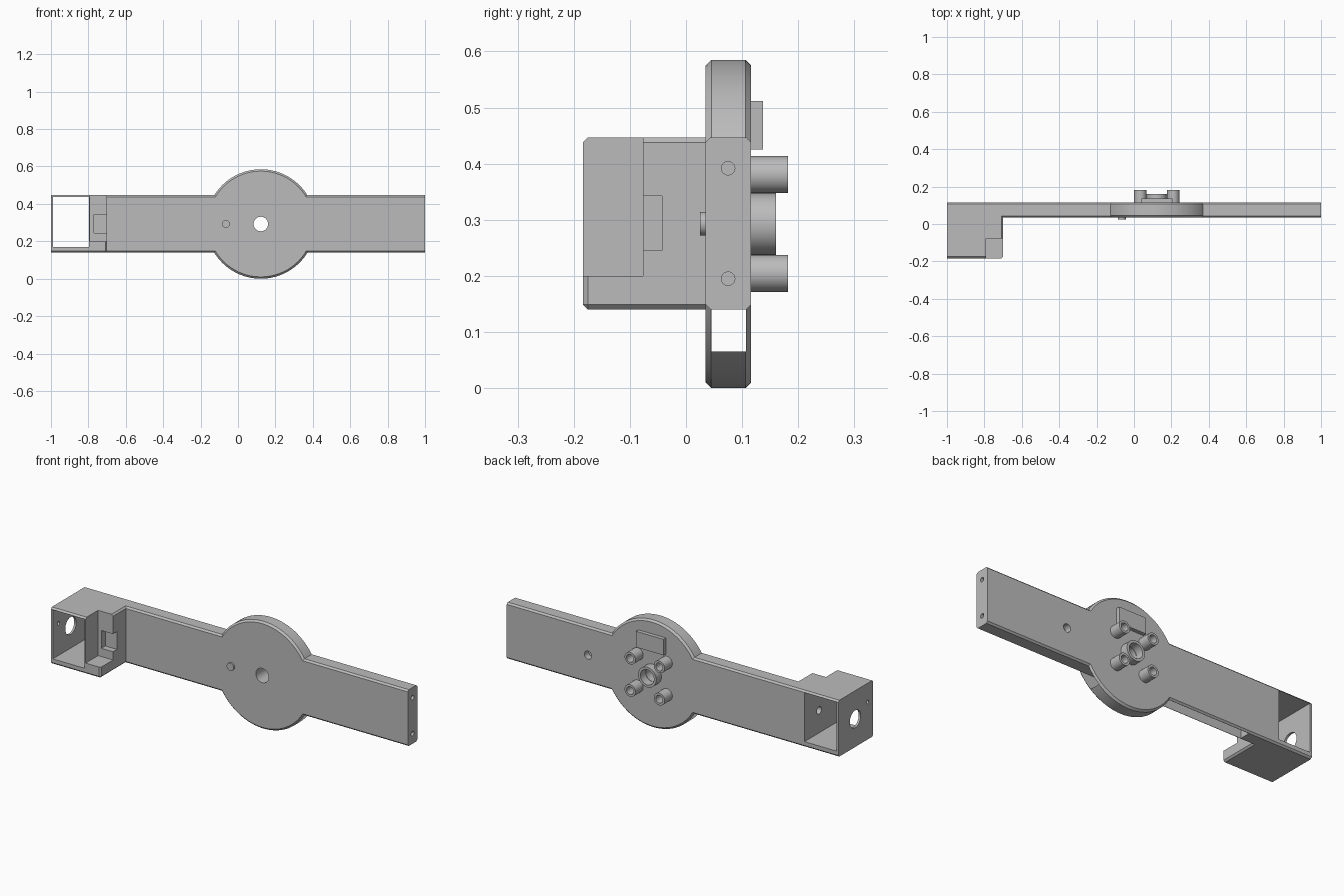
import bpy, bmesh, math
from mathutils import Matrix, Vector

if "Cube" in bpy.data.objects:
    bpy.data.objects.remove(bpy.data.objects["Cube"])

GREY = (0.5, 0.5, 0.5, 1)
mat = bpy.data.materials.new("plain grey")
mat.use_nodes = True
mat.diffuse_color = GREY
mat.node_tree.nodes["Principled BSDF"].inputs["Base Color"].default_value = GREY

CX, CZ = 0.122, 0.2925      # hub axis
FRONT, BACK = 0.035, 0.116  # arm thickness
LOW, HIGH = 0.14, 0.447     # arm height


def finish(bm, name):
    mesh = bpy.data.meshes.new(name)
    bmesh.ops.recalc_face_normals(bm, faces=bm.faces)
    bm.to_mesh(mesh)
    bm.free()
    mesh.materials.append(mat)
    ob = bpy.data.objects.new(name, mesh)
    bpy.context.collection.objects.link(ob)
    return ob


def box(name, x, y, z, bevel=0, pick=None):
    """Box from ranges; pick(midpoint, direction) chooses the chamfered edges."""
    bm = bmesh.new()
    bmesh.ops.create_cube(bm, size=1)
    for v in bm.verts:
        v.co = Vector([r[0] if c < 0 else r[1] for c, r in zip(v.co, (x, y, z))])
    if bevel:
        edges = [e for e in bm.edges
                 if pick((e.verts[0].co + e.verts[1].co) / 2, e.verts[1].co - e.verts[0].co)]
        bmesh.ops.bevel(bm, geom=edges, offset=bevel, segments=1, affect='EDGES')
    return finish(bm, name)


def rod(name, a, b, radius, centre, axis='Y', bevel=0, sides=32):
    """Cylinder along Y (centre = x, z) or X (centre = y, z) from a to b."""
    bm = bmesh.new()
    bmesh.ops.create_cone(bm, cap_ends=True, segments=sides, radius1=radius,
                          radius2=radius, depth=b - a)
    if bevel:
        rims = [e for e in bm.edges if abs(e.verts[0].co.z - e.verts[1].co.z) < 1e-5]
        bmesh.ops.bevel(bm, geom=rims, offset=bevel, segments=1, affect='EDGES')
    mid = (a + b) / 2
    if axis == 'Y':
        turn, pos = Matrix.Rotation(math.pi / 2, 4, 'X'), (centre[0], mid, centre[1])
    else:
        turn, pos = Matrix.Rotation(math.pi / 2, 4, 'Y'), (mid, centre[0], centre[1])
    bmesh.ops.transform(bm, matrix=Matrix.Translation(pos) @ turn, verts=bm.verts)
    return finish(bm, name)


def combine(target, others, operation):
    """Apply boolean operations and drop the helper objects."""
    for other in others:
        mod = target.modifiers.new("boolean", 'BOOLEAN')
        mod.operation, mod.solver, mod.object = operation, 'EXACT', other
        graph = bpy.context.evaluated_depsgraph_get()
        mesh = bpy.data.meshes.new_from_object(target.evaluated_get(graph))
        target.modifiers.clear()
        target.data = mesh
        bpy.data.objects.remove(other)


def smooth(ob):
    bpy.ops.object.select_all(action='DESELECT')
    ob.select_set(True)
    bpy.context.view_layer.objects.active = ob
    bpy.ops.object.shade_smooth_by_angle(angle=math.radians(30))


# Arm with chamfered long edges
arm = box("arm_body", (-0.79, 1), (FRONT, BACK), (LOW, HIGH), 0.009,
          lambda m, d: abs(d.x) > 0.1)

# Round hub with a cable passage through its lower part
hub = rod("hub", FRONT, BACK, 0.2925, (CX, CZ), bevel=0.01, sides=96)
combine(hub, [box("passage", (-0.3, 0.5), (0.045, 0.107), (0.065, LOW))], 'DIFFERENCE')

# End housing, open front to back, with a low step beside its mount block
housing = box("housing", (-1, -0.70), (-0.184, BACK), (LOW, HIGH), 0.009,
              lambda m, d: abs(d.x) > 0.1 or m.x > -0.71)
combine(housing, [
    box("cavity", (-0.988, -0.796), (-0.3, 0.3), (0.17, 0.437)),
    box("step", (-0.79, -0.6), (-0.3, -0.077), (0.2, 0.6)),
    box("latch", (-0.77, -0.6), (-0.1, -0.043), (0.245, 0.342)),
    rod("shaft_hole", -1.1, -0.9, 0.047, (-0.03, CZ), 'X'),
    rod("screw_hole", -1.1, -0.9, 0.01, (-0.135, 0.345), 'X'),
    rod("wall_hole", -0.85, -0.74, 0.02, (-0.01, CZ), 'X'),
], 'DIFFERENCE')

# One body, with its bores and the cable channel under the arm
combine(arm, [hub, housing], 'UNION')
combine(arm, [
    rod("axle_bore", -0.1, 0.3, 0.039, (CX, CZ)),
    rod("back_hole", 0.08, 0.2, 0.022, (0.51, CZ)),
    rod("end_hole_low", 0.96, 1.1, 0.012, (0.075, 0.195), 'X'),
    rod("end_hole_high", 0.96, 1.1, 0.012, (0.075, 0.392), 'X'),
    box("channel", (-0.62, -0.11), (0.046, 0.106), (0.1, 0.3)),
], 'DIFFERENCE')
smooth(arm)

# Small button on the front
smooth(rod("front_button", 0.025, 0.04, 0.021, (-0.065, 0.293)))

# Centre collar and four hollow posts on the back
collar = rod("axle_collar", 0.112, 0.16, 0.055, (CX, CZ))
combine(collar, [rod("bore", 0, 0.3, 0.041, (CX, CZ))], 'DIFFERENCE')
smooth(collar)
for side, sx in (("left", 1), ("right", -1)):
    for level, sz in (("upper", 1), ("lower", -1)):
        centre = (CX + sx * 0.088, CZ + sz * 0.088)
        post = rod(f"{level}_{side}_post", 0.112, 0.182, 0.033, centre)
        combine(post, [rod("bore", 0.125, 0.3, 0.021, centre)], 'DIFFERENCE')
        smooth(post)

# Raised pad above the posts
box("back_pad", (0.04, 0.205), (0.112, 0.137), (0.425, 0.512))
